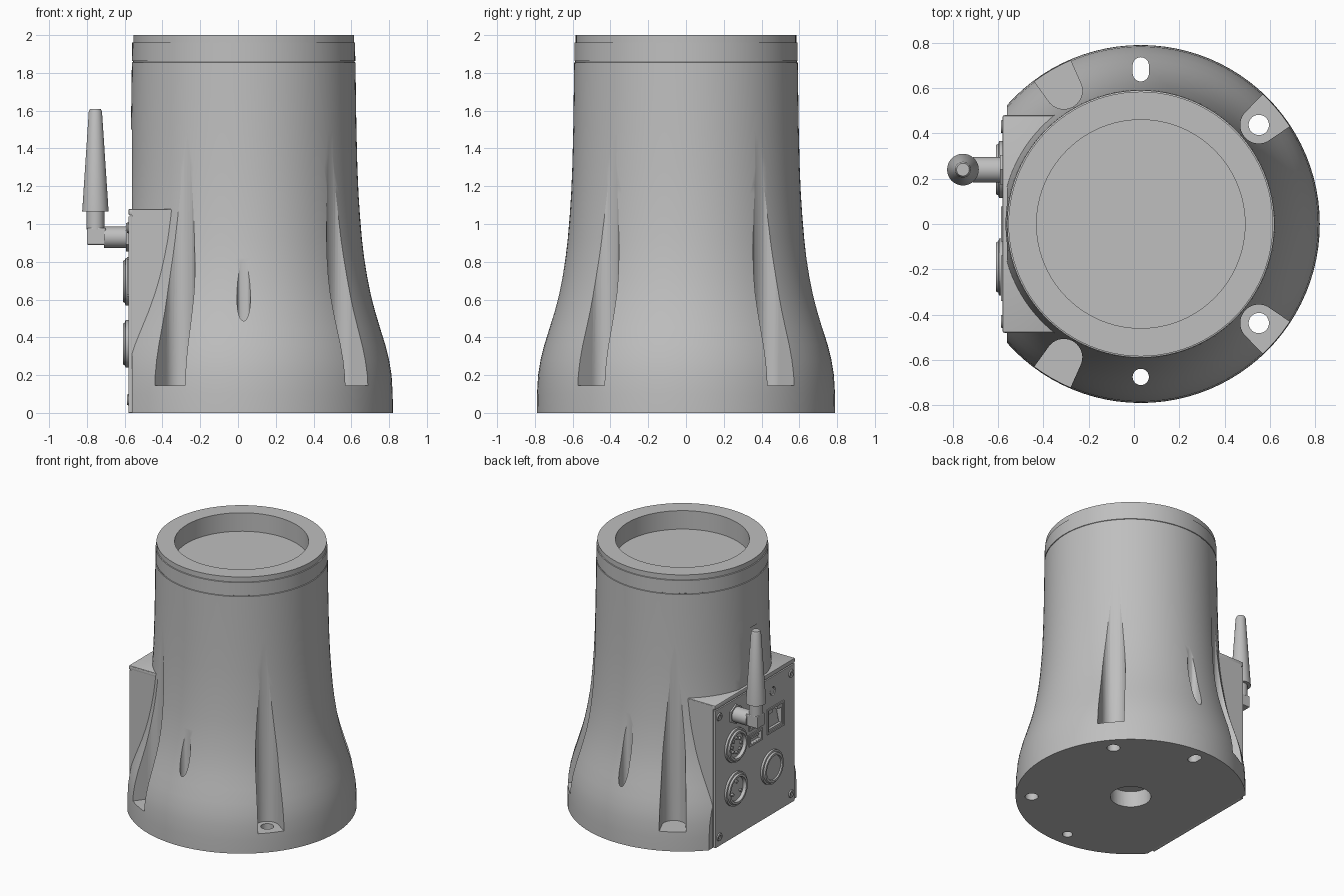
import bpy, bmesh
from math import sin, cos, pi, radians
from mathutils import Matrix, Vector

old = bpy.data.objects.get("Cube")
if old:
    bpy.data.objects.remove(old, do_unlink=True)

grey = bpy.data.materials.new("light_grey")
grey.use_nodes = True
GREY = (0.52, 0.52, 0.52, 1)
grey.diffuse_color = GREY
grey.node_tree.nodes["Principled BSDF"].inputs["Base Color"].default_value = GREY

AXIS_X = 0.03      # body axis
PANEL_X = -0.58    # outer face of the connector panel


def finish(name, bm):
    bmesh.ops.recalc_face_normals(bm, faces=bm.faces)
    mesh = bpy.data.meshes.new(name)
    bm.to_mesh(mesh)
    bm.free()
    mesh.materials.append(grey)
    obj = bpy.data.objects.new(name, mesh)
    bpy.context.collection.objects.link(obj)
    return obj


def smooth(obj, angle=30):
    bpy.ops.object.select_all(action='DESELECT')
    obj.select_set(True)
    bpy.context.view_layer.objects.active = obj
    bpy.ops.object.shade_smooth_by_angle(angle=radians(angle))


def lathe(name, profile, matrix, steps=32):
    """Turn a (radius, height) profile about local z."""
    bm = bmesh.new()
    verts = [bm.verts.new((r, 0, h)) for r, h in profile]
    edges = [bm.edges.new(pair) for pair in zip(verts, verts[1:])]
    bmesh.ops.spin(bm, geom=verts + edges, cent=(0, 0, 0), axis=(0, 0, 1),
                   angle=2 * pi, steps=steps)
    bmesh.ops.remove_doubles(bm, verts=bm.verts, dist=1e-4)
    bm.transform(matrix)
    return finish(name, bm)


def cylinder(name, matrix, r, h0, h1, r1=None, steps=32):
    return lathe(name, [(0, h0), (r, h0), (r1 or r, h1), (0, h1)], matrix, steps)


def box(name, lo, hi, bevel=0.0):
    bm = bmesh.new()
    lo, hi = Vector(lo), Vector(hi)
    bmesh.ops.create_cube(bm, size=1, matrix=Matrix.Translation((lo + hi) / 2)
                          @ Matrix.Diagonal((*(hi - lo), 1)))
    if bevel:
        bmesh.ops.bevel(bm, geom=bm.edges[:], offset=bevel, segments=2,
                        profile=0.5, affect='EDGES')
    return finish(name, bm)


def prism(name, outline, z0, z1, matrix):
    bm = bmesh.new()
    face = bm.faces.new([bm.verts.new((x, y, z0)) for x, y in outline])
    top = bmesh.ops.extrude_face_region(bm, geom=[face])["geom"]
    bmesh.ops.translate(bm, vec=(0, 0, z1 - z0),
                        verts=[g for g in top if isinstance(g, bmesh.types.BMVert)])
    bm.transform(matrix)
    return finish(name, bm)


def cut(obj, cutters):
    for c in cutters:
        mod = obj.modifiers.new("cut", 'BOOLEAN')
        mod.operation, mod.solver, mod.object = 'DIFFERENCE', 'EXACT', c
    bpy.context.view_layer.update()
    graph = bpy.context.evaluated_depsgraph_get()
    mesh = bpy.data.meshes.new_from_object(obj.evaluated_get(graph))
    obj.modifiers.clear()
    obj.data = mesh


def remove(objs):
    for o in objs:
        bpy.data.objects.remove(o, do_unlink=True)


def on_panel(y, z):
    """Frame on the panel whose local z points outward (-x)."""
    return Matrix.Translation((PANEL_X, y, z)) @ Matrix.Rotation(-pi / 2, 4, 'Y')


def arc(r, a0, a1, n, x=0, y=0):
    return [(x + r * cos(a0 + (a1 - a0) * i / n), y + r * sin(a0 + (a1 - a0) * i / n))
            for i in range(n + 1)]


# Flared body with recessed top
axis = Matrix.Translation((AXIS_X, 0, 0))
body = lathe("body", [
    (0, 0), (.79, 0), (.789, .1), (.783, .2), (.77, .28), (.75, .36), (.722, .45),
    (.695, .54), (.672, .63), (.654, .72), (.638, .82), (.626, .92), (.616, 1.04),
    (.608, 1.16), (.602, 1.3), (.597, 1.5), (.594, 1.7), (.592, 1.855),
    (.587, 1.857), (.587, 1.862), (.591, 1.864), (.59, 1.96), (.584, 1.962),
    (.584, 2), (.46, 2), (.46, 1.86), (0, 1.86)], axis, 96)

# Flat side, screw flutes, drain slots and base opening
cutters = [box("flat_cutter", (-1.5, -1, -.1), (-.56, 1, 1.5)),
           cylinder("base_cutter", axis, .14, -.1, .12)]
flute = [(1, -.115)] + arc(.082, 1.5 * pi, .5 * pi, 16, .68) + [(1, .115)]
for deg in (40, 120, 240, 320):
    turned = axis @ Matrix.Rotation(radians(deg), 4, 'Z')
    cutters.append(prism("flute_cutter", flute, .145, 1.45, turned))
    cutters.append(cylinder("screw_cutter", turned @ Matrix.Translation((.68, 0, 0)),
                            .045, -.1, .3, steps=24))
slot = arc(.036, 0, pi, 12, 0, .7) + arc(.036, pi, 2 * pi, 12, 0, .665)
cutters.append(prism("back_slot_cutter", slot, -.1, 1.1, axis))
cutters.append(cylinder("front_slot_cutter", Matrix.Translation((AXIS_X, -.675, 0)),
                        .036, -.1, 1.1, steps=24))
cut(body, cutters)
remove(cutters)
smooth(body)

# Housing behind the panel, with a lip above it
housing = box("housing", (-.562, -.48, .002), (-.3, .48, 1.075))
lip = box("housing_lip", (-.58, -.48, 1.045), (-.3, .48, 1.08), .008)
smooth(lip)

# Connector panel with port openings
panel = box("panel", (PANEL_X, -.475, 0), (-.56, .475, 1.04), .003)
NET_Y, NET_Z, USB_Y = -.24, .72, .0
ports = [box("net_cutter", (-.7, NET_Y - .075, NET_Z - .065), (-.5, NET_Y + .075, NET_Z + .05)),
         box("net_key_cutter", (-.7, NET_Y - .03, NET_Z + .04), (-.5, NET_Y + .03, NET_Z + .075))]
for z in (.66, .78):
    ports.append(box("usb_cutter", (-.7, USB_Y - .065, z - .03), (-.5, USB_Y + .065, z + .03)))
ports.append(cylinder("button_cutter", on_panel(-.21, .93), .032, -.05, .1))
for part in (panel, housing):
    cut(part, ports)
remove(ports)


def frame(name, y, z, w, h, t=.014):
    """Thin raised rim around a port."""
    for side in (-1, 1):
        yc, zc = y + side * (w - t / 2), z + side * (h - t / 2)
        box(name + "_side", (-.588, yc - t / 2, z - h), (-.57, yc + t / 2, z + h))
        box(name + "_bar", (-.588, y - w + t, zc - t / 2), (-.57, y + w - t, zc + t / 2))


frame("network_port_rim", NET_Y, NET_Z, .1, .095)
for z in (.66, .78):
    frame("usb_port_rim", USB_Y, z, .078, .045)
    box("usb_tongue", (-.575, USB_Y - .05, z), (-.51, USB_Y + .05, z + .014))
smooth(cylinder("button", on_panel(-.21, .93), .025, -.05, -.004))

# Round connectors with pins
for y, z, pins in ((.24, .695, 8), (.24, .365, 3), (-.19, .365, 0)):
    place = on_panel(y, z)
    face = .006 if pins else .02
    smooth(lathe("round_connector", [
        (0, face), (.088, face), (.092, .03), (.108, .03), (.114, .018),
        (.126, .016), (.126, -.005), (0, -.005)], place, 48))
    for i in range(pins):
        a = 2 * pi * i / pins
        offset = Matrix.Translation((.055 * cos(a), .055 * sin(a), 0))
        smooth(cylinder("connector_pin", place @ offset, .011, 0, .02, steps=12))

# Corner screws
for y in (-.43, .43):
    for z in (.07, .98):
        smooth(lathe("panel_screw", [(0, .002), (.014, .002), (.014, .008), (.027, .008),
                                     (.03, 0), (0, 0)], on_panel(y, z), 24))

# Antenna: stub, elbow, collar, whip
ANT = Matrix.Translation((-.755, .24, 0))
smooth(cylinder("antenna_nut", on_panel(.24, .93), .075, -.005, .012, steps=6))
smooth(cylinder("antenna_stub", on_panel(.24, .93), .056, 0, .13))
box("antenna_elbow", (-.8, .195, .89), (-.7, .285, .98), .006)
smooth(cylinder("antenna_collar", ANT, .047, .97, 1.07))
smooth(lathe("antenna_whip", [(0, 1.065), (.07, 1.065), (.035, 1.595), (.028, 1.61),
                              (0, 1.61)], ANT))
